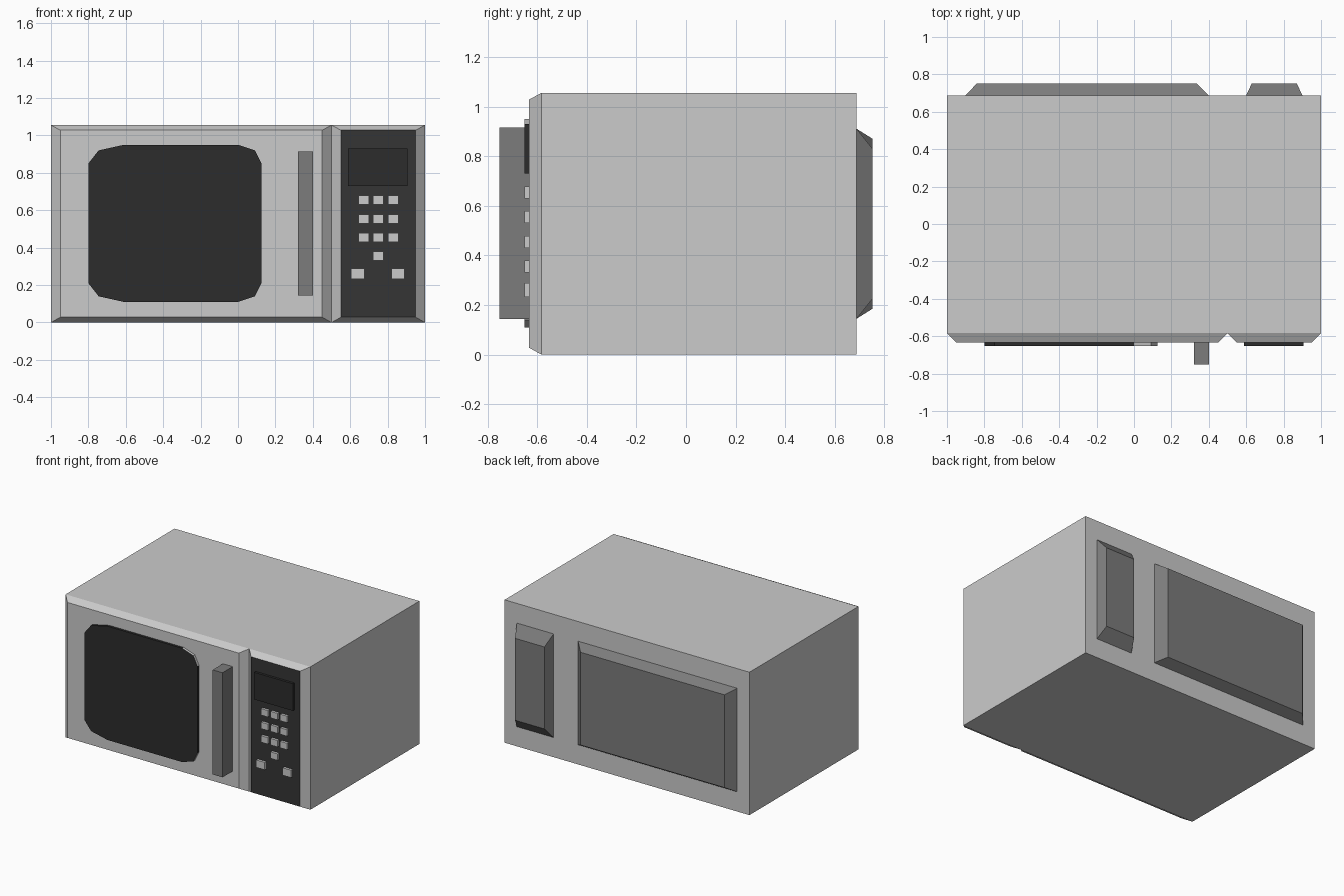
import bpy, bmesh

if "Cube" in bpy.data.objects:
    bpy.data.objects.remove(bpy.data.objects["Cube"])


def material(name, v):
    m = bpy.data.materials.new(name)
    m.diffuse_color = (v, v, v, 1)
    m.use_nodes = True
    m.node_tree.nodes["Principled BSDF"].inputs["Base Color"].default_value = m.diffuse_color
    return m


GREY = material("light_grey", 0.8)
DARK = material("dark_grey", 0.2)
PANEL = material("panel_black", 0.035)
BLACK = material("glass_black", 0.025)


def loft(name, base, y0, tip, y1, side=GREY, cap=None, alt_sides=(), alt=None):
    """Join two x-z outlines along y; the hidden base is left open."""
    bm = bmesh.new()
    a = [bm.verts.new((x, y0, z)) for x, z in base]
    b = [bm.verts.new((x, y1, z)) for x, z in tip]
    n = len(a)
    back = bm.faces.new(a)
    front = bm.faces.new(b)
    front.material_index = 1
    for i in range(n):
        j = (i + 1) % n
        f = bm.faces.new((a[i], a[j], b[j], b[i]))
        f.material_index = 2 if i in alt_sides else 0
    bmesh.ops.recalc_face_normals(bm, faces=bm.faces[:])
    bmesh.ops.delete(bm, geom=[back], context='FACES_ONLY')
    me = bpy.data.meshes.new(name)
    bm.to_mesh(me)
    bm.free()
    for m in (side, cap or side, alt or side):
        me.materials.append(m)
    ob = bpy.data.objects.new(name, me)
    bpy.context.collection.objects.link(ob)
    return ob


def rect(x0, x1, z0, z1):
    return [(x0, z0), (x1, z0), (x1, z1), (x0, z1)]


def block(name, x0, x1, z0, z1, y1, mat=GREY, y0=-0.633):
    r = rect(x0, x1, z0, z1)
    return loft(name, r, y0, r, y1, mat)


H, FRONT, FACE, BACK = 1.055, -0.583, -0.633, 0.688

# Cabinet with bevelled door and control panel
block("cabinet", -1, 1, 0, H, BACK, y0=FRONT)
loft("door", rect(-1, 0.5, 0, H), FRONT, rect(-0.95, 0.45, 0.028, 1.028), FACE)
loft("control_panel", rect(0.5, 1, 0, H), FRONT,
     rect(0.55, 0.95, 0.028, 1.028), FACE, cap=PANEL)

# Rear vent housings
loft("rear_housing_large", rect(-0.9, 0.4, 0.145, 0.91), BACK,
     rect(-0.84, 0.335, 0.185, 0.87), 0.752, DARK)
loft("rear_housing_small", rect(0.6, 0.9, 0.145, 0.91), BACK,
     rect(0.63, 0.87, 0.225, 0.83), 0.752, DARK)

# Door window: rounded outline mirrored top to bottom
right = [(0, 0.11), (0.09, 0.14), (0.125, 0.21)]
left = [(-0.8, 0.21), (-0.745, 0.14), (-0.61, 0.11)]
flip = lambda pts: [(x, 1.06 - z) for x, z in reversed(pts)]
outline = right + flip(right) + flip(left) + left
loft("window", outline, FACE, outline, -0.651, BLACK,
     alt_sides=(0, 1, 3, 4), alt=GREY)

# Door handle
block("handle", 0.32, 0.40, 0.143, 0.915, -0.752, DARK)

# Display and buttons
block("display", 0.588, 0.905, 0.73, 0.93, -0.651, BLACK)
keys = [(x, z) for z in (0.654, 0.554, 0.454) for x in (0.672, 0.751, 0.829)]
for i, (x, z) in enumerate(keys + [(0.751, 0.355)]):
    block(f"key_{i}", x - 0.028, x + 0.028, z - 0.024, z + 0.024, -0.652)
for i, x in enumerate((0.64, 0.855)):
    block(f"large_key_{i}", x - 0.035, x + 0.035, 0.233, 0.288, -0.652)
